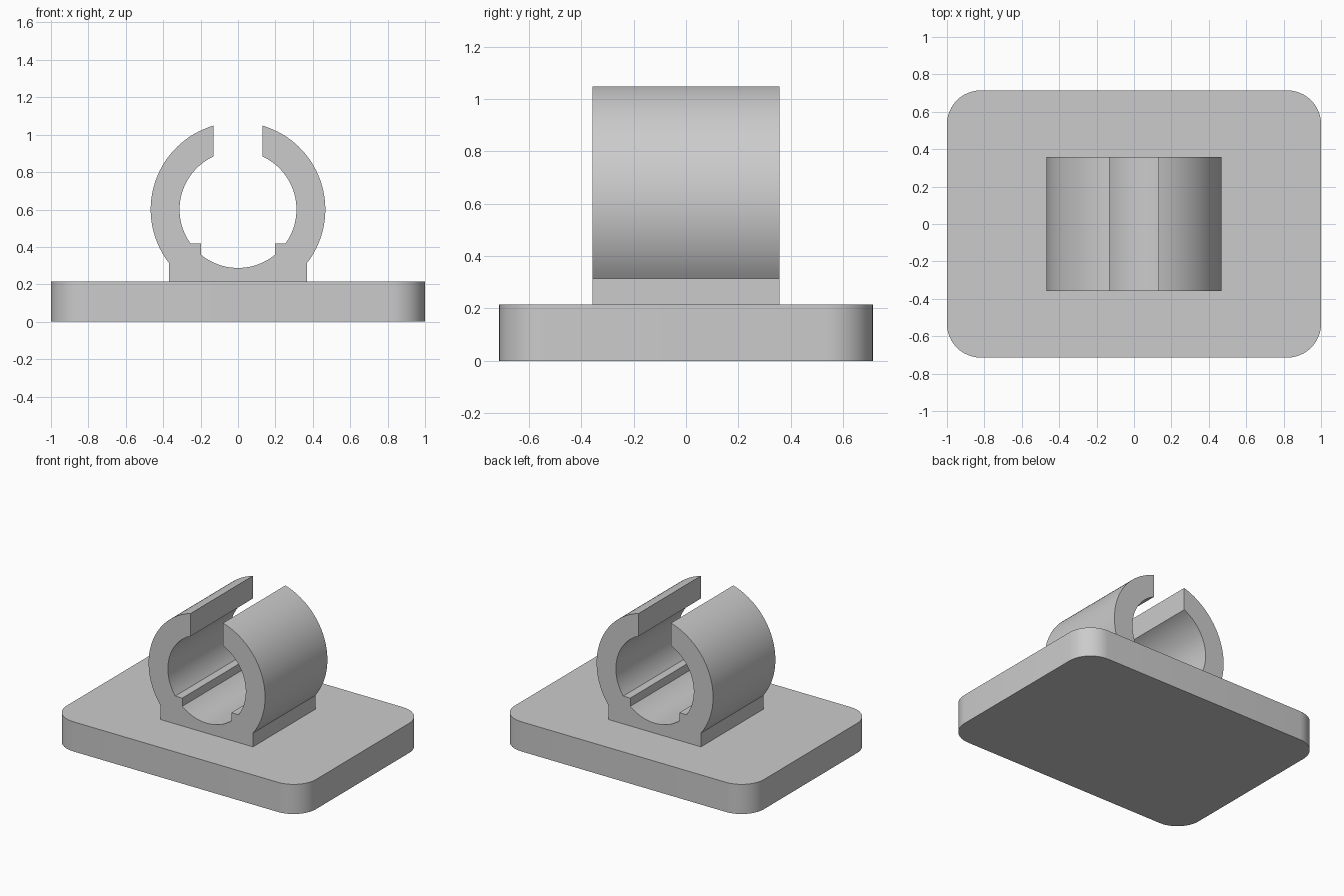
import bpy
import bmesh
from math import acos, asin, cos, sin, pi, radians
from mathutils import Vector

cube = bpy.data.objects.get("Cube")
if cube:
    bpy.data.objects.remove(cube, do_unlink=True)

# Single grey plastic colour
grey = bpy.data.materials.new("light_grey")
grey.use_nodes = True
colour = (0.6, 0.6, 0.6, 1)
grey.diffuse_color = colour
grey.node_tree.nodes["Principled BSDF"].inputs["Base Color"].default_value = colour


def arc(cx, cy, r, start, end, steps):
    """Points on a circle from start to end angle, both included."""
    angles = [start + (end - start) * i / steps for i in range(steps + 1)]
    return [(cx + r * cos(a), cy + r * sin(a)) for a in angles]


def extrude_profile(name, points, offset):
    """Solid from a closed outline; offset is the extrusion vector."""
    bm = bmesh.new()
    face = bm.faces.new([bm.verts.new(p) for p in points])
    result = bmesh.ops.extrude_face_region(bm, geom=[face], use_keep_orig=True)
    moved = [g for g in result["geom"] if isinstance(g, bmesh.types.BMVert)]
    bmesh.ops.translate(bm, verts=moved, vec=Vector(offset))
    bmesh.ops.recalc_face_normals(bm, faces=bm.faces)
    mesh = bpy.data.meshes.new(name)
    bm.to_mesh(mesh)
    bm.free()
    obj = bpy.data.objects.new(name, mesh)
    bpy.context.collection.objects.link(obj)
    mesh.materials.append(grey)
    bpy.ops.object.select_all(action="DESELECT")
    obj.select_set(True)
    bpy.context.view_layer.objects.active = obj
    bpy.ops.object.shade_smooth_by_angle(angle=radians(25))
    return obj


# Base plate with rounded vertical corners
half_x, half_y, thick, corner = 1.0, 0.714, 0.215, 0.18
outline = []
for i, (sx, sy) in enumerate([(1, 1), (-1, 1), (-1, -1), (1, -1)]):
    outline += arc(sx * (half_x - corner), sy * (half_y - corner), corner,
                   i * pi / 2, (i + 1) * pi / 2, 12)
extrude_profile("base_plate", [(x, y, 0) for x, y in outline], (0, 0, thick))

# Open ring clip with foot and two inner ledges, drawn as one half and mirrored
centre, outer, inner = 0.6, 0.467, 0.3125
gap, foot, ledge_x, ledge_z, depth = 0.13, 0.37, 0.197, 0.417, 0.357
half = arc(0, centre, inner, -pi / 2, -acos(ledge_x / inner), 14)
half.append((ledge_x, ledge_z))
half += arc(0, centre, inner, asin((ledge_z - centre) / inner), acos(gap / inner), 32)
half += arc(0, centre, outer, acos(gap / outer), -acos(foot / outer), 40)
half.append((foot, thick - 0.005))
profile = half + [(-x, z) for x, z in reversed(half[1:])]
extrude_profile("ring_clip", [(x, -depth, z) for x, z in profile], (0, 2 * depth, 0))
